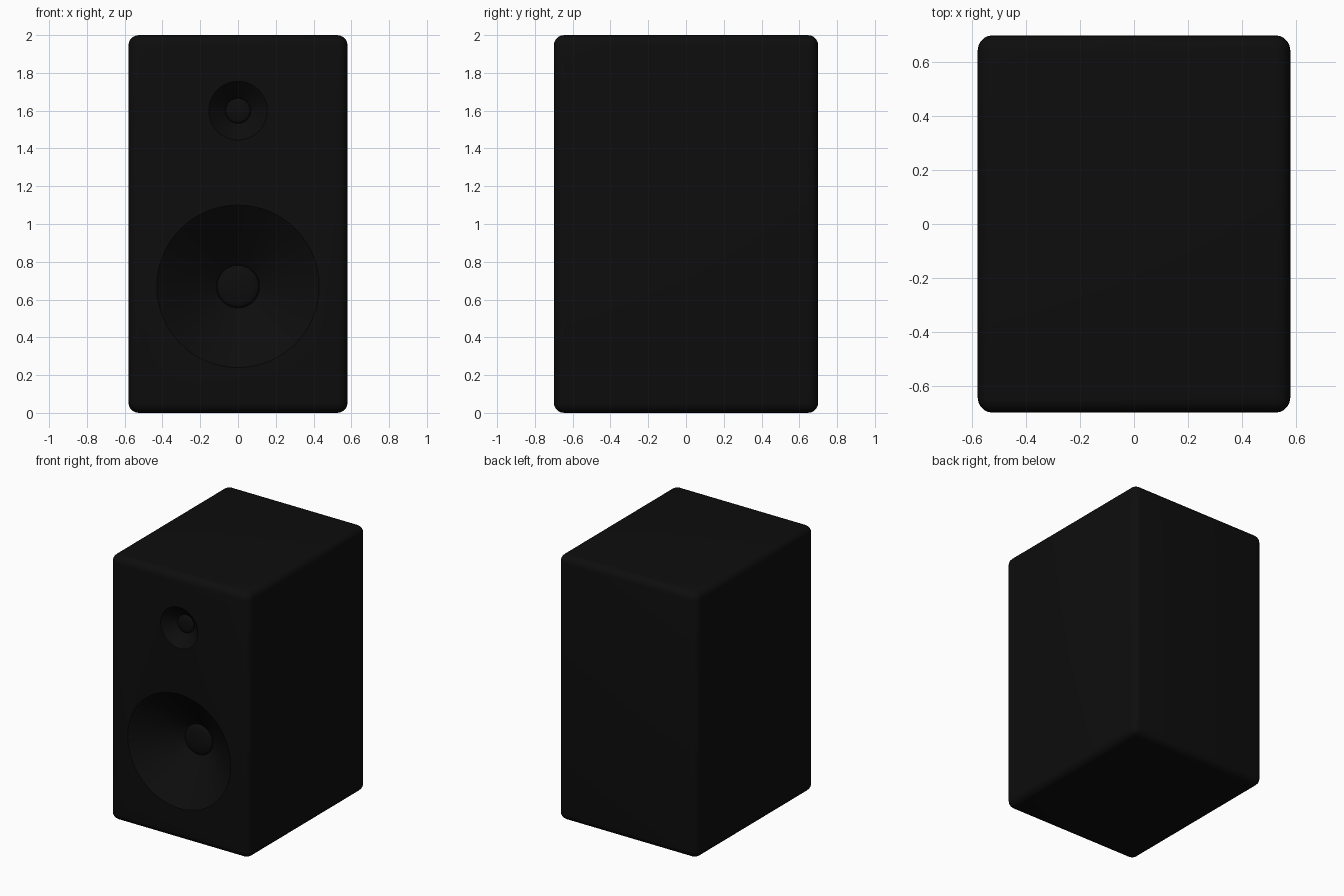
import bpy, bmesh, math
from mathutils import Matrix

if "Cube" in bpy.data.objects:
    bpy.data.objects.remove(bpy.data.objects["Cube"])

W, D, H = 1.16, 1.40, 2.0
FRONT = -D / 2

mat = bpy.data.materials.new("black_finish")
mat.diffuse_color = (0.004, 0.004, 0.004, 1)
mat.use_nodes = True
mat.node_tree.nodes["Principled BSDF"].inputs["Base Color"].default_value = mat.diffuse_color


def make_object(name, bm):
    bmesh.ops.recalc_face_normals(bm, faces=bm.faces)
    mesh = bpy.data.meshes.new(name)
    bm.to_mesh(mesh)
    bm.free()
    ob = bpy.data.objects.new(name, mesh)
    bpy.context.collection.objects.link(ob)
    mesh.materials.append(mat)
    return ob


def smooth(ob):
    bpy.ops.object.select_all(action='DESELECT')
    bpy.context.view_layer.objects.active = ob
    ob.select_set(True)
    bpy.ops.object.shade_smooth_by_angle(angle=math.radians(30))


def revolve(name, profile, z, seg=64):
    """Solid of revolution around the y axis; profile is (radius, depth behind the front)."""
    bm = bmesh.new()
    rings = []
    for r, d in profile:
        rings.append([bm.verts.new((r * math.cos(a), FRONT + d, z + r * math.sin(a)))
                      for a in (2 * math.pi * i / seg for i in range(seg))])
    for a, b in zip(rings, rings[1:]):
        for i in range(seg):
            j = (i + 1) % seg
            bm.faces.new((a[i], a[j], b[j], b[i]))
    bm.faces.new(rings[0])
    bm.faces.new(rings[-1])
    return make_object(name, bm)


# Cabinet: box with rounded edges
bm = bmesh.new()
bmesh.ops.create_cube(bm, size=1, matrix=Matrix.Translation((0, 0, H / 2)) @ Matrix.Diagonal((W, D, H, 1)))
bmesh.ops.bevel(bm, geom=bm.edges[:], offset=0.055, segments=5, profile=0.5, affect='EDGES')
cabinet = make_object("cabinet", bm)

# Drivers: cone recess cut into the front, with a dust cap at its bottom
drivers = [("woofer", 0.67, 0.43, 0.115, 0.24, 0.025),
           ("tweeter", 1.60, 0.155, 0.068, 0.085, 0.015)]
caps = []
for name, z, outer, inner, depth, rise in drivers:
    slope = (outer - inner) / depth
    cutter = revolve(name + "_cutter", [(outer + 0.05 * slope, -0.05), (inner, depth)], z)
    cutter.hide_render = True
    cut = cabinet.modifiers.new(name + "_recess", 'BOOLEAN')
    cut.operation = 'DIFFERENCE'
    cut.solver = 'EXACT'
    cut.object = cutter
    bpy.context.view_layer.objects.active = cabinet
    bpy.ops.object.modifier_apply(modifier=cut.name)
    bpy.data.objects.remove(cutter)
    r = inner * 0.97
    dome = [(r * math.cos(t), depth - 0.01 - rise * math.sin(t))
            for t in (math.pi / 2 * 0.98 * i / 8 for i in range(9))]
    caps.append(revolve(name + "_dust_cap", [(r, depth + 0.01)] + dome, z))

for ob in [cabinet] + caps:
    smooth(ob)
